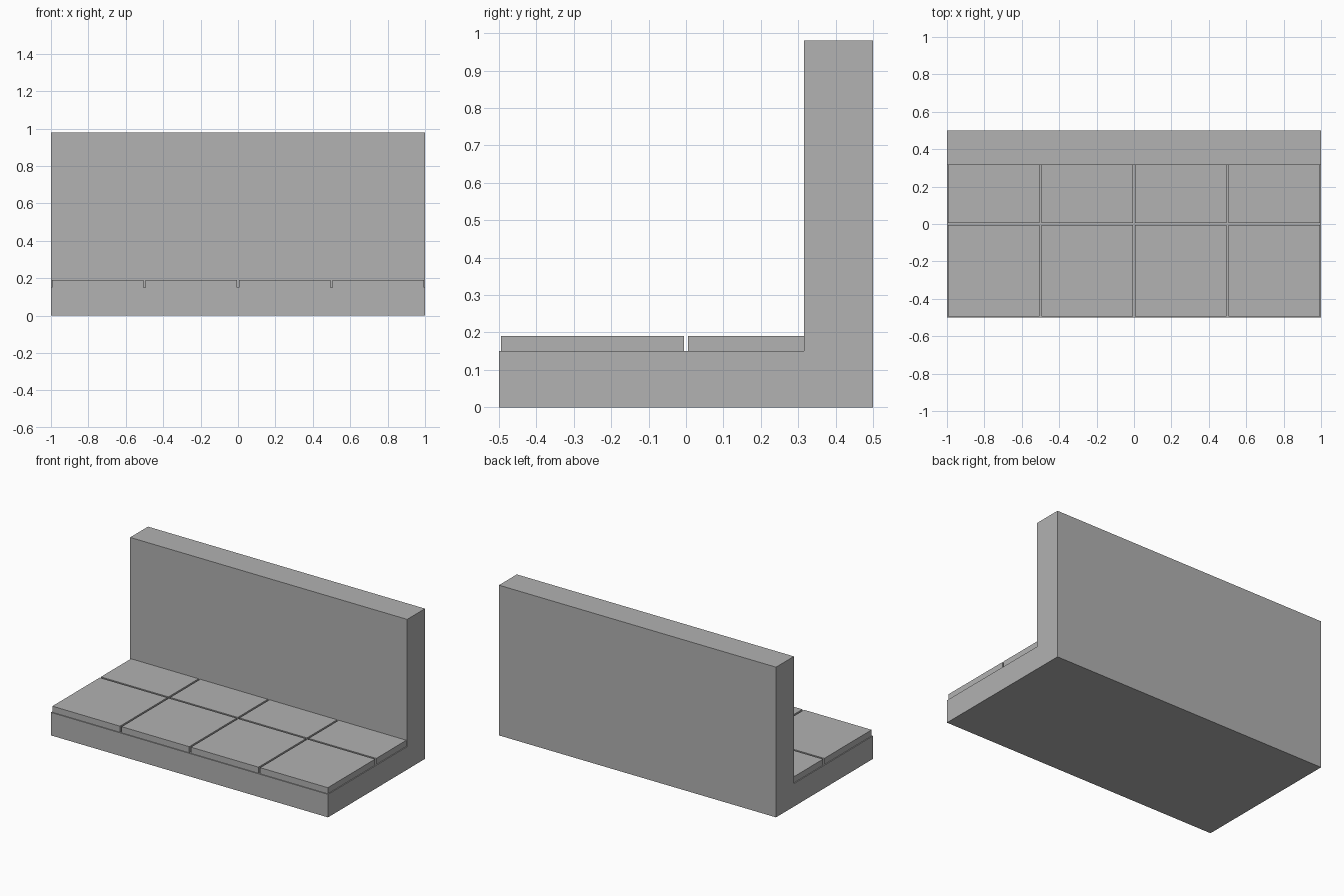
import bpy
import bmesh

cube = bpy.data.objects.get("Cube")
if cube:
    bpy.data.objects.remove(cube, do_unlink=True)

BASE_TOP, TILE_TOP, WALL_TOP = 0.15, 0.19, 0.98
WALL_FRONT = 0.316
GAP = 0.006   # half the joint between tiles

grey = bpy.data.materials.new("stone_grey")
grey.use_nodes = True
colour = (0.445, 0.445, 0.445, 1)
grey.diffuse_color = colour
grey.node_tree.nodes["Principled BSDF"].inputs["Base Color"].default_value = colour


def extrude_profile(name, profile, x0, x1):
    """Solid with a (y, z) profile swept from x0 to x1."""
    bm = bmesh.new()
    face = bm.faces.new([bm.verts.new((x0, y, z)) for y, z in profile])
    swept = bmesh.ops.extrude_face_region(bm, geom=[face], use_keep_orig=True)["geom"]
    verts = [v for v in swept if isinstance(v, bmesh.types.BMVert)]
    bmesh.ops.translate(bm, vec=(x1 - x0, 0, 0), verts=verts)
    bmesh.ops.recalc_face_normals(bm, faces=bm.faces)
    mesh = bpy.data.meshes.new(name)
    bm.to_mesh(mesh)
    bm.free()
    mesh.materials.append(grey)
    obj = bpy.data.objects.new(name, mesh)
    bpy.context.collection.objects.link(obj)
    return obj


# L-shaped floor slab and back wall
extrude_profile("floor_and_wall", [
    (-0.5, 0), (0.5, 0), (0.5, WALL_TOP), (WALL_FRONT, WALL_TOP),
    (WALL_FRONT, BASE_TOP), (-0.5, BASE_TOP)], -1, 1)

# Two rows of four floor tiles; the back row is cut short by the wall
rows = {"front": (-0.5 + GAP, -GAP), "back": (GAP, WALL_FRONT)}
for row, (y0, y1) in rows.items():
    for i in range(4):
        x = -1 + i * 0.5
        extrude_profile(f"{row}_tile_{i + 1}", [
            (y0, BASE_TOP), (y1, BASE_TOP), (y1, TILE_TOP), (y0, TILE_TOP)],
            x + GAP, x + 0.5 - GAP)
